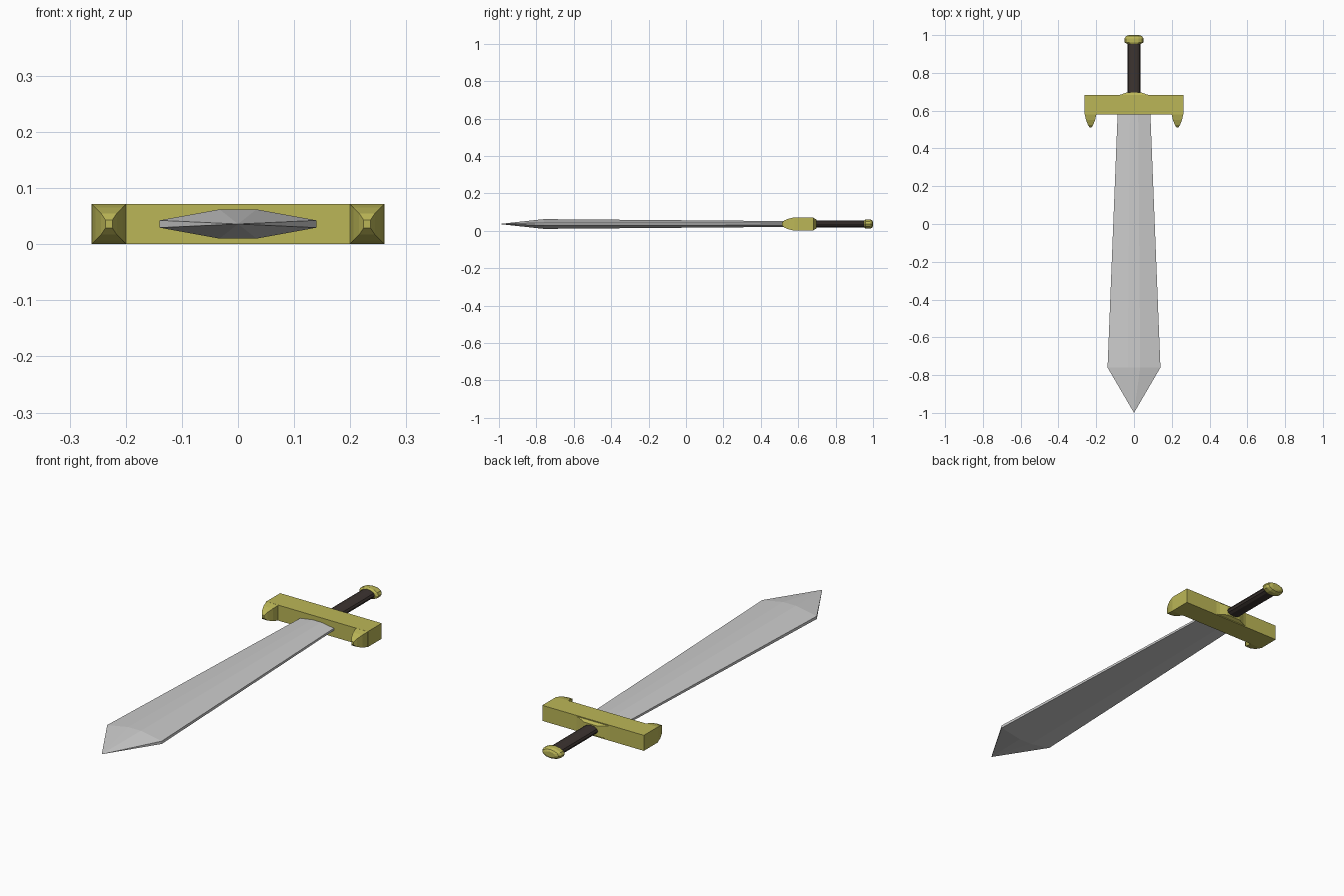
import bpy, bmesh, math

if "Cube" in bpy.data.objects:
    bpy.data.objects.remove(bpy.data.objects["Cube"])

ZC = 0.036  # height of the sword's mid-plane


def material(name, rgb):
    m = bpy.data.materials.new(name)
    m.diffuse_color = (*rgb, 1)
    m.use_nodes = True
    m.node_tree.nodes["Principled BSDF"].inputs["Base Color"].default_value = m.diffuse_color
    return m


gold = material("brass", (0.50, 0.47, 0.095))
leather = material("dark_leather", (0.045, 0.034, 0.030))


def loft(name, sections, mat=None, tip=None, x0=0.0):
    """Skin a list of (y, [(x, z), ...]) sections, with capped or pointed end."""
    bm = bmesh.new()
    rings = [[bm.verts.new((x0 + x, y, ZC + z)) for x, z in pts] for y, pts in sections]
    n = len(rings[0])
    for a, b in zip(rings, rings[1:]):
        for i in range(n):
            j = (i + 1) % n
            bm.faces.new((a[i], a[j], b[j], b[i]))
    bm.faces.new(rings[0])
    if tip is None:
        bm.faces.new(rings[-1])
    else:
        t = bm.verts.new((x0, tip, ZC))
        for i in range(n):
            bm.faces.new((rings[-1][i], rings[-1][(i + 1) % n], t))
    bmesh.ops.recalc_face_normals(bm, faces=bm.faces)
    me = bpy.data.meshes.new(name)
    bm.to_mesh(me)
    bm.free()
    ob = bpy.data.objects.new(name, me)
    bpy.context.collection.objects.link(ob)
    if mat:
        me.materials.append(mat)
    return ob


def rect(w, h):
    return [(-w, -h), (w, -h), (w, h), (-w, h)]


def oval(w, h, n=12):
    return [(w * math.cos(math.tau * i / n), h * math.sin(math.tau * i / n)) for i in range(n)]


def blade_section(w, e, m, h):
    """Flat narrow edges (w, e) and a flat central ridge (m, h)."""
    return [(-w, -e), (-m, -h), (m, -h), (w, -e), (w, e), (m, h), (-m, h), (-w, e)]


# Blade, widening towards the point
loft("blade", [(0.60, blade_section(0.086, 0.005, 0.022, 0.015)),
               (-0.76, blade_section(0.14, 0.0065, 0.033, 0.026))], tip=-1.0)

# Crossguard bar
loft("guard", [(0.58, rect(0.261, 0.036)), (0.682, rect(0.261, 0.036))], gold)

# Curved prongs at both ends of the guard
for side, sx in (("left", -1), ("right", 1)):
    loft("guard_prong_" + side,
         [(0.582, rect(0.031, 0.036)), (0.55, rect(0.024, 0.029)),
          (0.525, rect(0.014, 0.019)), (0.512, rect(0.006, 0.007))],
         gold, x0=sx * 0.23)

# Flared collar between guard and grip
loft("collar", [(0.678, rect(0.107, 0.034)), (0.685, rect(0.070, 0.030)),
                (0.697, rect(0.036, 0.024))], gold)

# Grip
loft("grip", [(0.68, oval(0.035, 0.019)), (0.965, oval(0.035, 0.019))], leather)

# Rounded pommel
loft("pommel", [(0.953, oval(0.036, 0.020)), (0.961, oval(0.050, 0.025)),
                (0.983, oval(0.050, 0.025)), (0.995, oval(0.042, 0.020)),
                (1.0, oval(0.026, 0.012))], gold)
